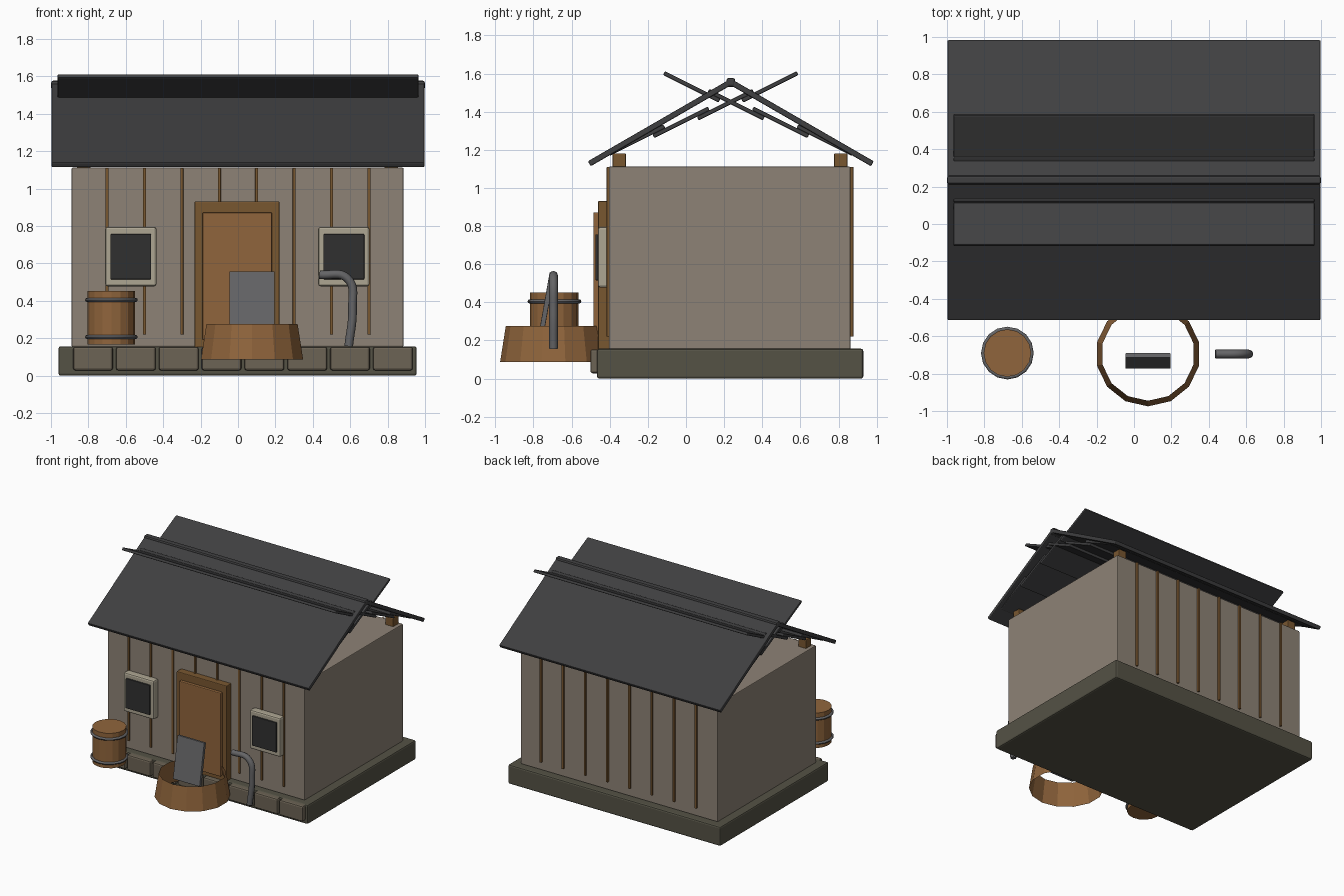
import bpy, bmesh, math
from mathutils import Matrix

if "Cube" in bpy.data.objects:
    bpy.data.objects.remove(bpy.data.objects["Cube"])


def mat(name, r, g, b):
    m = bpy.data.materials.new(name)
    m.diffuse_color = (r, g, b, 1)
    m.use_nodes = True
    m.node_tree.nodes["Principled BSDF"].inputs["Base Color"].default_value = m.diffuse_color
    return m


WALL = mat("plaster", .27, .225, .18)
STONE = mat("stone", .09, .085, .06)
BLOCK = mat("light_stone", .15, .125, .09)
WOOD = mat("wood", .28, .13, .045)
TRIM = mat("dark_wood", .19, .095, .03)
ROOF = mat("slate", .05, .05, .052)
GLASS = mat("dark_glass", .03, .03, .03)
FRAME = mat("pale_frame", .42, .38, .29)
METAL = mat("metal", .13, .13, .135)


def add(name, bm, m, smooth=False):
    me = bpy.data.meshes.new(name)
    bmesh.ops.recalc_face_normals(bm, faces=bm.faces)
    if smooth:
        for f in bm.faces:
            f.smooth = True
    bm.to_mesh(me)
    bm.free()
    me.materials.append(m)
    ob = bpy.data.objects.new(name, me)
    bpy.context.collection.objects.link(ob)
    return ob


def bevel(ob, width):
    b = ob.modifiers.new("bevel", 'BEVEL')
    b.width, b.segments = width, 2


def box(name, x, y, z, m, bev=.006):
    """Box from (min, max) pairs."""
    bm = bmesh.new()
    bmesh.ops.create_cube(bm, size=1)
    for v in bm.verts:
        v.co = [(a + b) / 2 + c * (b - a) for (a, b), c in zip((x, y, z), v.co)]
    ob = add(name, bm, m)
    if bev:
        bevel(ob, bev)
    return ob


def slab(name, size, loc, tilt, m, bev=.005):
    """Box of given size, centred at loc, tilted about x (degrees)."""
    h = [(-s / 2, s / 2) for s in size]
    ob = box(name, *h, m, bev)
    ob.matrix_world = Matrix.Translation(loc) @ Matrix.Rotation(math.radians(tilt), 4, 'X')
    return ob


def ring(name, x, y, profile, sides, m, caps, start=-math.pi / 2):
    """Round part lofted through (radius, z) pairs."""
    bm = bmesh.new()
    rows = []
    for r, z in profile:
        angs = [start + 2 * math.pi * i / sides for i in range(sides)]
        rows.append([bm.verts.new((x + r * math.cos(a), y + r * math.sin(a), z)) for a in angs])
    for lo, hi in zip(rows, rows[1:]):
        for i in range(sides):
            j = (i + 1) % sides
            bm.faces.new((lo[i], lo[j], hi[j], hi[i]))
    if caps:
        bm.faces.new(rows[0])
        bm.faces.new(rows[-1])
    return add(name, bm, m)


# foundation with a row of facing stones
box("foundation", (-.96, .955), (-.467, .93), (0, .157), STONE, .012)
for i in range(8):
    cx = -.775 + .229 * i
    box("facing_stone", (cx - .106, cx + .106), (-.502, -.44), (.028, .154), BLOCK, .012)

# walls, battens front and back, roof support blocks
box("walls", (-.89, .885), (-.405, .863), (.155, 1.112), WALL)
for i in range(8):
    cx = -.7 + .2 * i
    box("front_batten", (cx - .008, cx + .008), (-.416, -.40), (.22, 1.11), TRIM, .003)
    box("back_batten", (cx - .008, cx + .008), (.86, .878), (.22, 1.11), TRIM, .003)
for cx in (-.825, .82):
    for cy in (-.35, .812):
        box("roof_support", (cx - .036, cx + .036), (cy - .035, cy + .035), (1.10, 1.182), TRIM)

# door
box("door_frame", (-.232, .222), (-.462, -.40), (.15, .932), TRIM)
box("door_panel", (-.19, .182), (-.486, -.44), (.19, .872), WOOD)

# windows
for cx in (-.573, .566):
    box("window_frame", (cx - .137, cx + .137), (-.462, -.40), (.478, .795), FRAME, .012)
    box("window_pane", (cx - .109, cx + .109), (-.475, -.43), (.515, .757), GLASS, .004)

# roof: two slopes, crossing rows of boards, ridge cap
RIDGE = .235
for s in (1, -1):
    slab("roof_slope", (1.995, .86, .03), (0, RIDGE - s * .37, 1.342), s * 30, ROOF, .006)
    for i in range(4):
        cy = -.259 + .233 * i
        slab("roof_board_row", (1.93, .325, .022),
             (0, RIDGE + s * (cy - RIDGE), 1.251 + .093 * i), s * 26.5, ROOF, .006)
box("ridge_cap", (-1, 1), (RIDGE - .023, RIDGE + .023), (1.53, 1.577), ROOF, .012)

# barrel with two hoops
BX, BY = -.677, -.69
ring("barrel", BX, BY, [(.127, .167), (.127, .452)], 16, WOOD, True)
for hz in (.207, .405):
    n = 8
    prof = [(.13 + .011 * math.cos(2 * math.pi * k / n), hz + .011 * math.sin(2 * math.pi * k / n))
            for k in range(n + 1)]
    hoop = ring("barrel_hoop", BX, BY, prof, 16, METAL, False)
    for p in hoop.data.polygons:
        p.use_smooth = True

# open tub with a washboard leaning in it
ring("tub", .075, -.695, [(.28, .087), (.25, .277)], 14, WOOD, False)
slab("washboard", (.242, .34, .026), (.075, -.732, .388), 80, METAL, .004)

# bent water pipe
cu = bpy.data.curves.new("pump_pipe", 'CURVE')
cu.dimensions = '3D'
cu.bevel_depth, cu.bevel_resolution, cu.resolution_u = .023, 2, 8
cu.use_fill_caps = True
sp = cu.splines.new('BEZIER')
pts = [(.592, .157), (.612, .36), (.585, .52), (.435, .54)]
sp.bezier_points.add(len(pts) - 1)
for bp, (px, pz) in zip(sp.bezier_points, pts):
    bp.co = (px, -.695, pz)
    bp.handle_left_type = bp.handle_right_type = 'AUTO'
cu.materials.append(METAL)
pipe = bpy.data.objects.new("pump_pipe", cu)
bpy.context.collection.objects.link(pipe)
